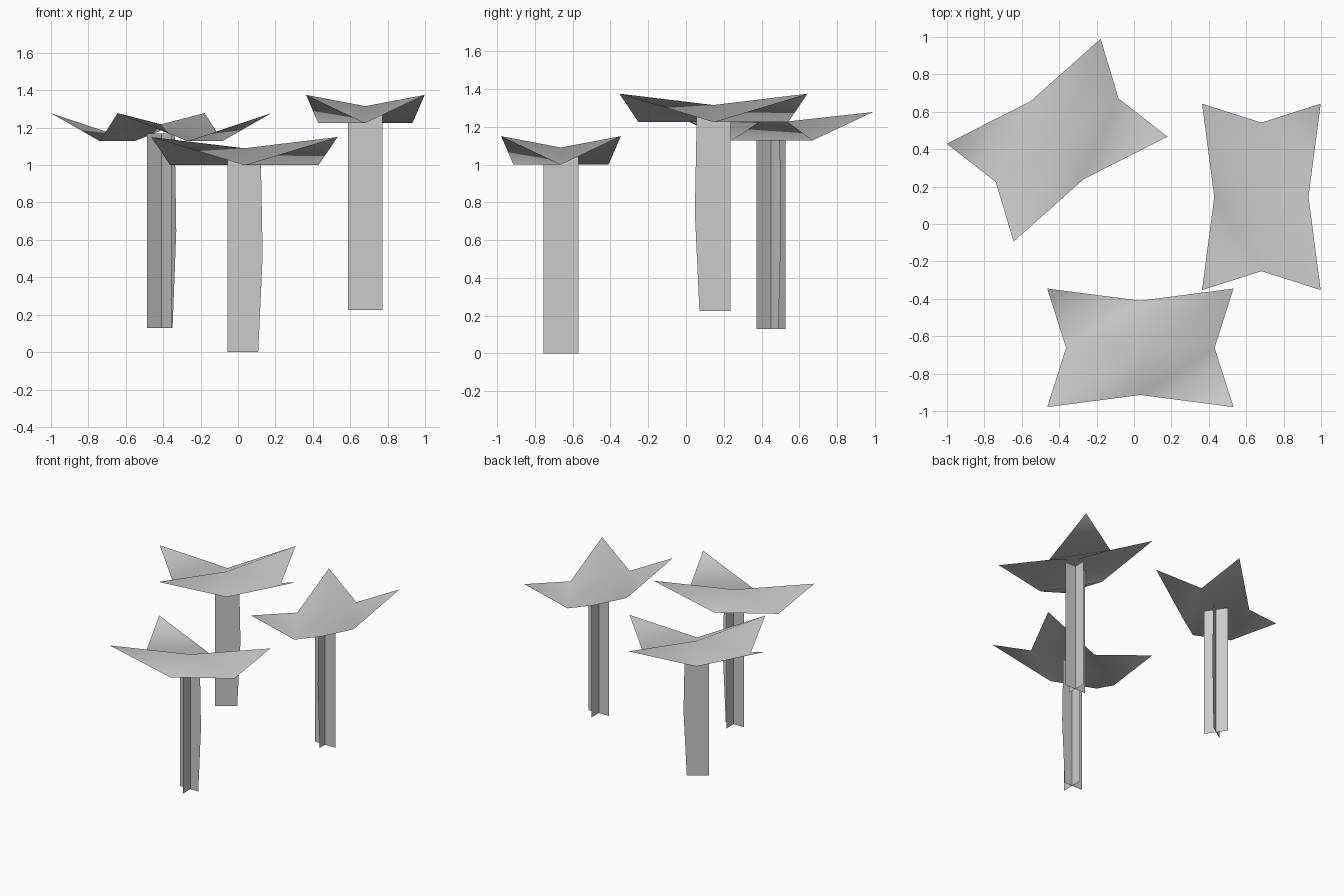
import bpy, math

if "Cube" in bpy.data.objects:
    bpy.data.objects.remove(bpy.data.objects["Cube"])

# Canopy half sizes: lifted corners, lower edge middles, raised centre
CX, CY, MX, MY = 0.498, 0.317, 0.397, 0.252
Z_MID, Z_CENTRE, Z_CORNER = 1.0, 1.09, 1.15


def make(name, verts, faces, loc, rot, smooth=False):
    me = bpy.data.meshes.new(name)
    me.from_pydata(verts, [], faces)
    me.update()
    for p in me.polygons:
        p.use_smooth = smooth
    ob = bpy.data.objects.new(name, me)
    ob.location = loc
    ob.rotation_euler.z = math.radians(rot)
    bpy.context.collection.objects.link(ob)
    return ob


# Canopy: 3x3 sheet, every quad split along the same diagonal
def canopy(name, loc, rot):
    verts = []
    for j in (-1, 0, 1):
        for i in (-1, 0, 1):
            if i and j:
                verts.append((i * CX, j * CY, Z_CORNER))
            elif i or j:
                verts.append((i * MX, j * MY, Z_MID))
            else:
                verts.append((0, 0, Z_CENTRE))
    faces = []
    for j in range(2):
        for i in range(2):
            a = j * 3 + i
            faces += [(a, a + 1, a + 4), (a, a + 4, a + 3)]
    make(name, verts, faces, loc, rot, True)


# Trunk: two crossed upright strips, the right edge bowed slightly
def trunk(name, loc, rot):
    rows = [(0.0, 0.074), (0.52, 0.098), (1.04, 0.088)]
    verts, faces = [], []
    for z, r in rows:
        verts += [(-0.09, 0, z), (r, 0, z)]
    for z, r in rows:
        verts += [(0.003, -0.092, z), (0.003, 0.092, z)]
    for s in (0, 6):
        for k in (0, 2):
            a = s + k
            faces.append((a, a + 1, a + 3, a + 2))
    make(name, verts, faces, loc, rot)


# Three trees at different heights and headings
for label, loc, rot in (
    ("front", (0.034, -0.662, 0.0), 0),
    ("right", (0.681, 0.145, 0.225), -90),
    ("back", (-0.411, 0.448, 0.128), 34.3),
):
    canopy(label + "_tree_canopy", loc, rot)
    trunk(label + "_tree_trunk", loc, rot)
